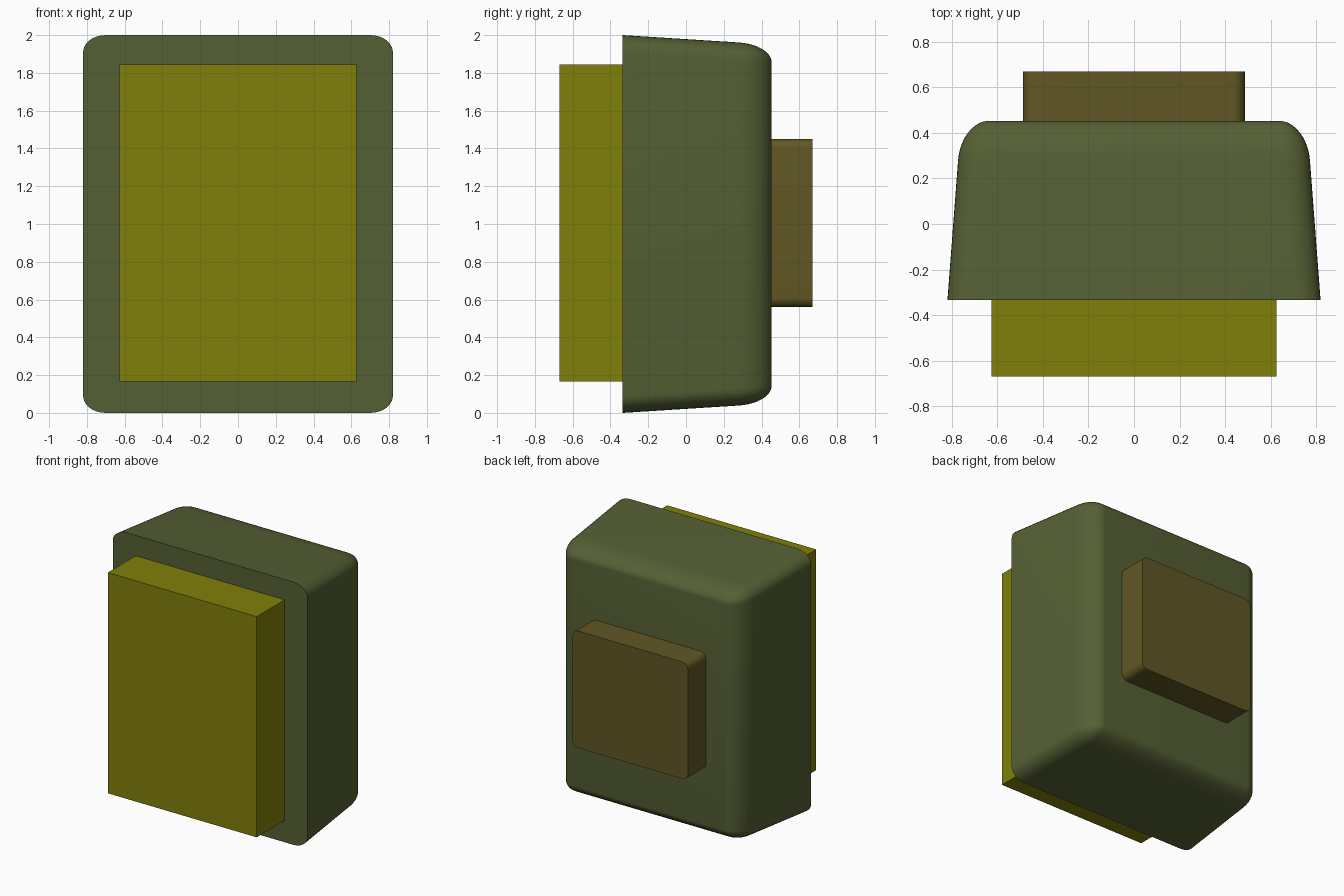
import bpy
import bmesh
import math

if "Cube" in bpy.data.objects:
    bpy.data.objects.remove(bpy.data.objects["Cube"])


def section(y, cx, cz, rx, rz, mid_z, steps=8):
    # Rounded rectangle in the XZ plane: corner centres (cx, cz), corner radii (rx, rz)
    pts = []
    for q, (sx, sz) in enumerate([(1, 1), (-1, 1), (-1, -1), (1, -1)]):
        for i in range(steps + 1):
            a = math.pi / 2 * (q + i / steps)
            pts.append((sx * cx + rx * math.cos(a), y, mid_z + sz * cz + rz * math.sin(a)))
    return pts


def loft(name, sections, color):
    # Skin a stack of sections and cap both ends
    bm = bmesh.new()
    rings = [[bm.verts.new(p) for p in s] for s in sections]
    n = len(rings[0])
    for a, b in zip(rings, rings[1:]):
        for i in range(n):
            j = (i + 1) % n
            bm.faces.new((a[i], a[j], b[j], b[i]))
    bm.faces.new(rings[0])
    bm.faces.new(rings[-1])
    bmesh.ops.remove_doubles(bm, verts=bm.verts, dist=1e-5)
    bmesh.ops.recalc_face_normals(bm, faces=bm.faces)
    mesh = bpy.data.meshes.new(name)
    bm.to_mesh(mesh)
    bm.free()
    obj = bpy.data.objects.new(name, mesh)
    bpy.context.collection.objects.link(obj)
    finish(obj, color)
    return obj


def finish(obj, color):
    mat = bpy.data.materials.new(obj.name + "_color")
    mat.diffuse_color = (*color, 1)
    mat.use_nodes = True
    mat.node_tree.nodes["Principled BSDF"].inputs["Base Color"].default_value = mat.diffuse_color
    obj.data.materials.append(mat)
    bpy.ops.object.select_all(action='DESELECT')
    obj.select_set(True)
    bpy.context.view_layer.objects.active = obj
    bpy.ops.object.shade_smooth_by_angle(angle=math.radians(35))


# Main body: tapers towards the back, with a rounded back edge
FRONT, BEND, BACK = -0.335, 0.28, 0.453


def body_section(y, k):
    t = (y - FRONT) / (BACK - FRONT)
    return section(y, 0.70 - 0.06 * t, 0.91 - 0.05 * t, 0.12 * k, 0.09 * k, 1.0)


body = [body_section(FRONT, 1)]
for i in range(11):
    a = math.pi / 2 * i / 10
    body.append(body_section(BEND + (BACK - BEND) * math.sin(a), math.cos(a)))
loft("main_body", body, (0.09, 0.115, 0.034))

# Back pocket: shallow block with rounded corners
loft("back_pocket",
     [section(y, 0.437, 0.395, 0.05, 0.05, 1.005) for y in (0.44, 0.67)],
     (0.12, 0.095, 0.018))

# Front panel: plain sharp-edged box
bpy.ops.mesh.primitive_cube_add(size=1, location=(0, -0.5, 1.005))
panel = bpy.context.object
panel.name = "front_panel"
panel.scale = (1.254, 0.34, 1.68)
bpy.ops.object.transform_apply(location=False, rotation=False, scale=True)
finish(panel, (0.22, 0.215, 0.003))
